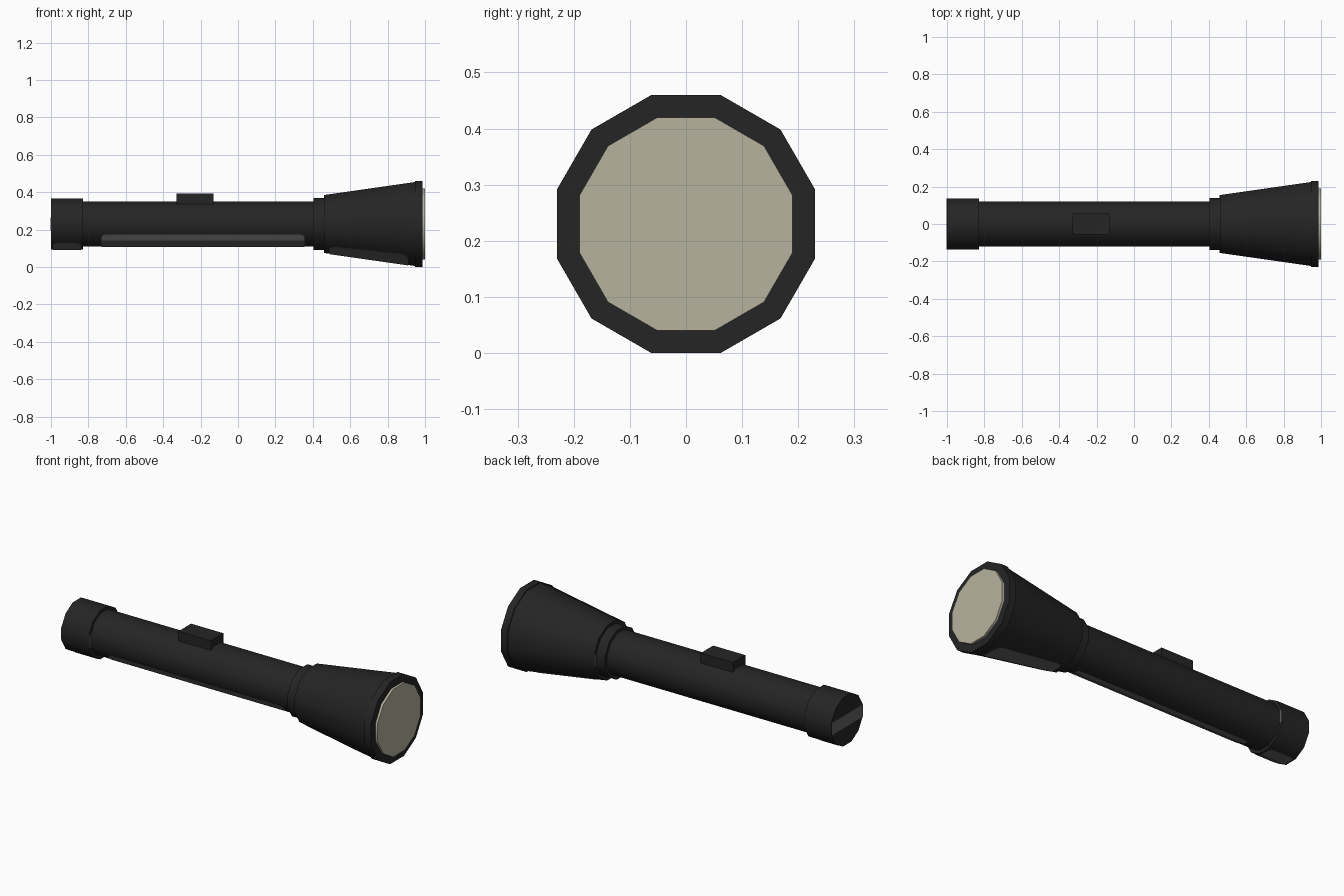
import bpy
import bmesh
from math import cos, sin, pi, radians, sqrt
from mathutils import Matrix

if "Cube" in bpy.data.objects:
    bpy.data.objects.remove(bpy.data.objects["Cube"], do_unlink=True)

SIDES = 12
AXIS_Z = 0.23


def material(name, color):
    m = bpy.data.materials.new(name)
    m.use_nodes = True
    m.diffuse_color = (*color, 1)
    m.node_tree.nodes["Principled BSDF"].inputs["Base Color"].default_value = (*color, 1)
    return m


black = material("black", (0.018, 0.018, 0.018))
grey = material("worn grey", (0.12, 0.12, 0.12))
cream = material("lens cream", (0.47, 0.45, 0.34))


def finish(bm, name, mat, angle=None):
    mesh = bpy.data.meshes.new(name)
    bm.to_mesh(mesh)
    bm.free()
    mesh.materials.append(mat)
    obj = bpy.data.objects.new(name, mesh)
    bpy.context.collection.objects.link(obj)
    if angle:
        bpy.ops.object.select_all(action='DESELECT')
        obj.select_set(True)
        bpy.context.view_layer.objects.active = obj
        bpy.ops.object.shade_smooth_by_angle(angle=radians(angle))
    return obj


def barrel(name, x0, x1, a0, a1, mat=black):
    """Twelve-sided section along x; a0 and a1 are centre-to-flat distances."""
    bm = bmesh.new()
    k = 1 / cos(pi / SIDES)
    turn = Matrix.Rotation(pi / 2, 4, 'Y') @ Matrix.Rotation(pi / SIDES, 4, 'Z')
    bmesh.ops.create_cone(bm, cap_ends=True, segments=SIDES, radius1=a0 * k,
                          radius2=a1 * k, depth=x1 - x0,
                          matrix=Matrix.Translation(((x0 + x1) / 2, 0, AXIS_Z)) @ turn)
    return finish(bm, name, mat, 35)


def box(name, lo, hi, mat):
    bm = bmesh.new()
    mid = [(a + b) / 2 for a, b in zip(lo, hi)]
    size = [b - a for a, b in zip(lo, hi)]
    bmesh.ops.create_cube(bm, size=1, matrix=Matrix.Translation(mid) @ Matrix.Diagonal((*size, 1)))
    return finish(bm, name, mat)


def panel(name, x0, x1, apothem, top, bottom, corner):
    """Thin round-cornered panel wrapped on the lower front; angles run down from -y."""
    bm = bmesh.new()
    size = apothem(x0)
    arc = radians(bottom - top) * size
    rows = []
    for deg in range(top, bottom + 1):
        d = radians(min(deg - top, bottom - deg)) * size
        d = min(d, corner, arc / 2)
        inset = corner - sqrt(corner ** 2 - (corner - d) ** 2)
        t = radians(deg)
        facet = radians((deg + 15) % 30 - 15)
        row = []
        for x in (x0 + inset, x1 - inset):
            r = (apothem(x) + 0.002) / cos(facet)
            row.append(bm.verts.new((x, -r * cos(t), AXIS_Z - r * sin(t))))
        rows.append(row)
    for a, b in zip(rows, rows[1:]):
        bm.faces.new((a[0], b[0], b[1], a[1]))
    return finish(bm, name, grey, 35)


# Body
barrel("tail_cap", -1.0, -0.83, 0.137, 0.137)
barrel("handle_tube", -0.84, 0.42, 0.12, 0.12)
barrel("collar", 0.405, 0.47, 0.138, 0.138)
barrel("reflector_cone", 0.46, 0.95, 0.155, 0.225)
barrel("front_rim", 0.947, 0.987, 0.23, 0.23)
barrel("lens", 0.98, 1.0, 0.19, 0.19, cream)
box("switch", (-0.33, -0.055, 0.33), (-0.13, 0.055, 0.392), black)

# Grey panels on the lower front
panel("handle_panel", -0.73, 0.355, lambda x: 0.12, 28, 90, 0.02)
panel("cap_panel", -0.99, -0.84, lambda x: 0.137, 45, 105, 0.025)
panel("cone_panel", 0.49, 0.91, lambda x: 0.155 + (x - 0.46) / 7, 46, 105, 0.035)

# Grey bands across the cap ends and the back of the cone
for name, x, half in (("cap_end_band", -1.0, 0.136), ("cap_inner_band", -0.83, 0.136),
                      ("cone_back_band", 0.46, 0.154)):
    box(name, (x - 0.002, -half, AXIS_Z - 0.035), (x + 0.002, half, AXIS_Z + 0.035), grey)
